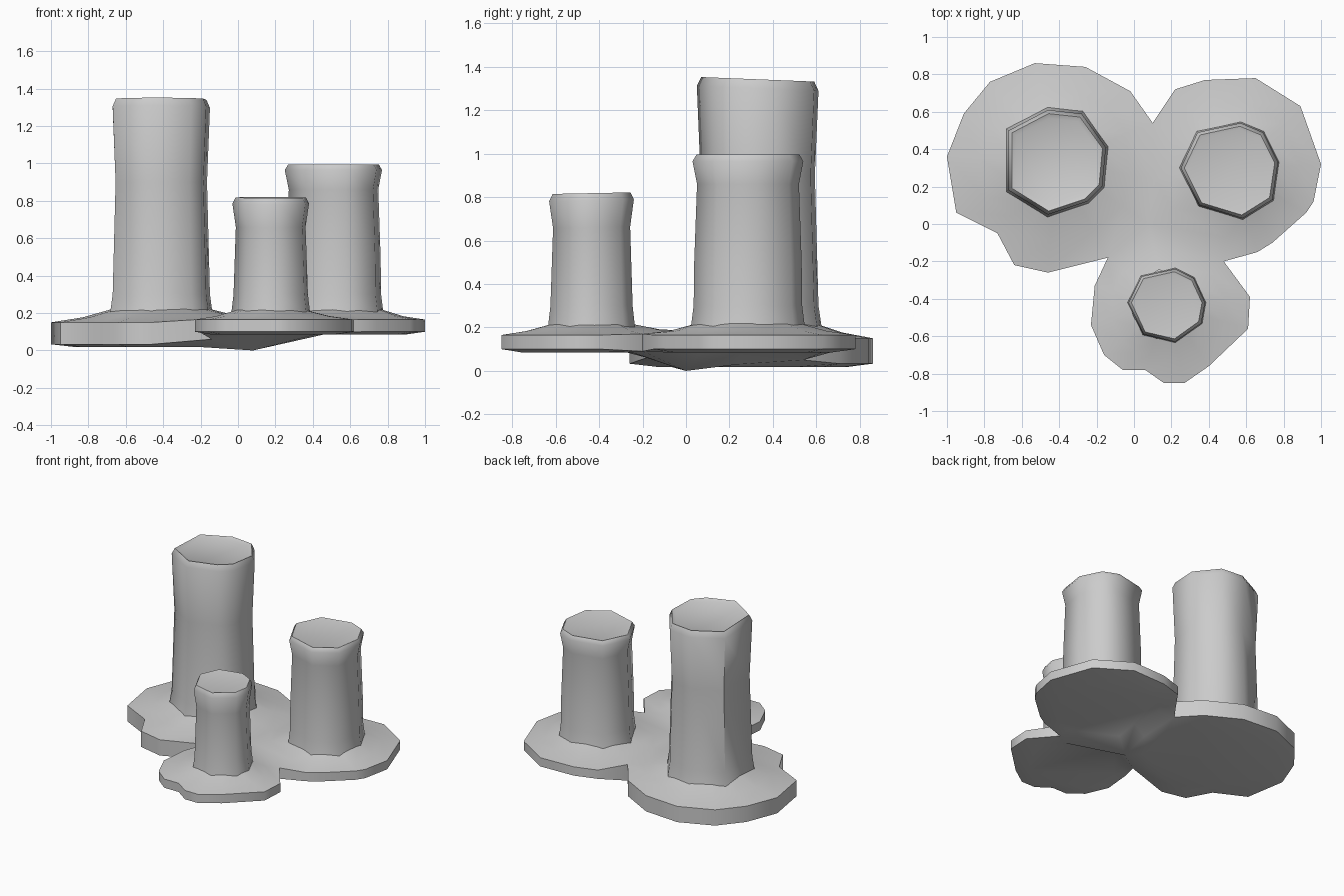
import bpy, bmesh, math
from mathutils import Vector

if "Cube" in bpy.data.objects:
    bpy.data.objects.remove(bpy.data.objects["Cube"])

# Points where the three pools meet: (x, y): (bottom z, top z)
A, B, C, D, E = (0.1, 0.54), (0.11, 0.24), (0.08, 0.0), (-0.14, -0.18), (0.48, -0.2)
shared = {A: (0.05, 0.17), B: (0.03, 0.185), C: (0.0, 0.185), D: (0.06, 0.17), E: (0.09, 0.17)}

pools = [
    dict(c=(-0.41, 0.33), r=0.25, flat=0.018, bot=0.033, top=0.15, neck=0.225,
         outline=[D, C, B, A, (-0.02, 0.71), (-0.26, 0.84), (-0.53, 0.86), (-0.77, 0.76), (-0.91, 0.59),
                  (-1, 0.36), (-0.95, 0.06), (-0.73, -0.05), (-0.64, -0.22), (-0.46, -0.26)]),
    dict(c=(0.53, 0.29), r=0.235, flat=0.085, bot=0.1, top=0.165, neck=0.22,
         outline=[A, B, C, E, (0.66, -0.15), (0.74, -0.1), (0.92, 0.06), (0.96, 0.12), (1, 0.32),
                  (0.89, 0.63), (0.65, 0.78), (0.38, 0.77), (0.22, 0.72)]),
    dict(c=(0.175, -0.43), r=0.19, flat=0.085, bot=0.1, top=0.165, neck=0.215,
         outline=[E, C, D, (-0.21, -0.33), (-0.23, -0.54), (-0.16, -0.7), (-0.06, -0.78), (0.06, -0.78),
                  (0.16, -0.85), (0.27, -0.85), (0.4, -0.76), (0.61, -0.56), (0.62, -0.39)]),
]


def finish(bm, name, angle):
    bmesh.ops.remove_doubles(bm, verts=bm.verts, dist=0.0005)
    bmesh.ops.recalc_face_normals(bm, faces=bm.faces)
    me = bpy.data.meshes.new(name)
    bm.to_mesh(me)
    bm.free()
    ob = bpy.data.objects.new(name, me)
    bpy.context.collection.objects.link(ob)
    bpy.ops.object.select_all(action='DESELECT')
    ob.select_set(True)
    bpy.context.view_layer.objects.active = ob
    bpy.ops.object.shade_smooth_by_angle(angle=math.radians(angle))


def bridge(bm, a, b, skip=()):
    n = len(a)
    for i in range(n):
        if i not in skip:
            bm.faces.new((a[i], a[(i + 1) % n], b[(i + 1) % n], b[i]))


# Melted pools joined into one base
bm = bmesh.new()
for p in pools:
    c, pts = Vector(p['c']), p['outline']
    n = len(pts)
    rings = [[], [], [], [], []]
    for q in pts:
        v = Vector(q)
        zb, zt = shared.get(q, (p['bot'], p['top']))
        inner = c + (v - c).normalized() * p['r']
        flat, mid = v.lerp(c, 0.22), v.lerp(inner, 0.5)
        spots = [(flat, p['flat']), (v, zb), (v, zt), (mid, 0.4 * zt + 0.6 * 0.195), (inner, p['neck'])]
        for ring, (xy, z) in zip(rings, spots):
            ring.append(bm.verts.new((xy.x, xy.y, z)))
    inside = [i for i in range(n) if pts[i] in shared and pts[(i + 1) % n] in shared]
    bm.faces.new(rings[0])
    bridge(bm, rings[0], rings[1])
    bridge(bm, rings[1], rings[2], inside)
    bridge(bm, rings[2], rings[3])
    bridge(bm, rings[3], rings[4])
finish(bm, "wax_base", 50)


# Candle: uneven eight-sided section lofted through (scale, z) rings, with a rounded rim
def candle(name, c, section, profile, tilt):
    bm = bmesh.new()
    prev = None
    for s, z in profile:
        ring = []
        for x, y in section:
            dx, dy = (x - c[0]) * s, (y - c[1]) * s
            lean = tilt * dy if z > 0.7 * profile[-1][1] else 0
            ring.append(bm.verts.new((c[0] + dx, c[1] + dy, z + lean)))
        if prev:
            bridge(bm, prev, ring)
        prev = ring
    bm.faces.new(prev)
    finish(bm, name, 62)


candle("tall_candle", (-0.41, 0.33),
       [(-0.46, 0.61), (-0.28, 0.59), (-0.15, 0.41), (-0.17, 0.2), (-0.25, 0.12), (-0.46, 0.05),
        (-0.67, 0.18), (-0.67, 0.5)],
       [(1.05, 0.205), (1.0, 0.3), (0.94, 0.9), (1.0, 1.3), (0.93, 1.342), (0.84, 1.33)], -0.04)
candle("medium_candle", (0.52, 0.29),
       [(0.57, 0.54), (0.69, 0.49), (0.77, 0.33), (0.74, 0.13), (0.58, 0.03), (0.35, 0.1),
        (0.25, 0.3), (0.34, 0.49)],
       [(1.03, 0.2), (0.98, 0.3), (0.97, 0.5), (0.92, 0.86), (1.0, 0.965), (0.93, 0.995), (0.86, 0.99)], 0.0)
candle("short_candle", (0.175, -0.43),
       [(0.22, -0.24), (0.32, -0.29), (0.38, -0.42), (0.36, -0.53), (0.22, -0.63), (0.05, -0.59),
        (-0.03, -0.42), (0.04, -0.28)],
       [(1.03, 0.195), (0.97, 0.3), (0.91, 0.66), (1.0, 0.785), (0.92, 0.818), (0.84, 0.815)], 0.02)
